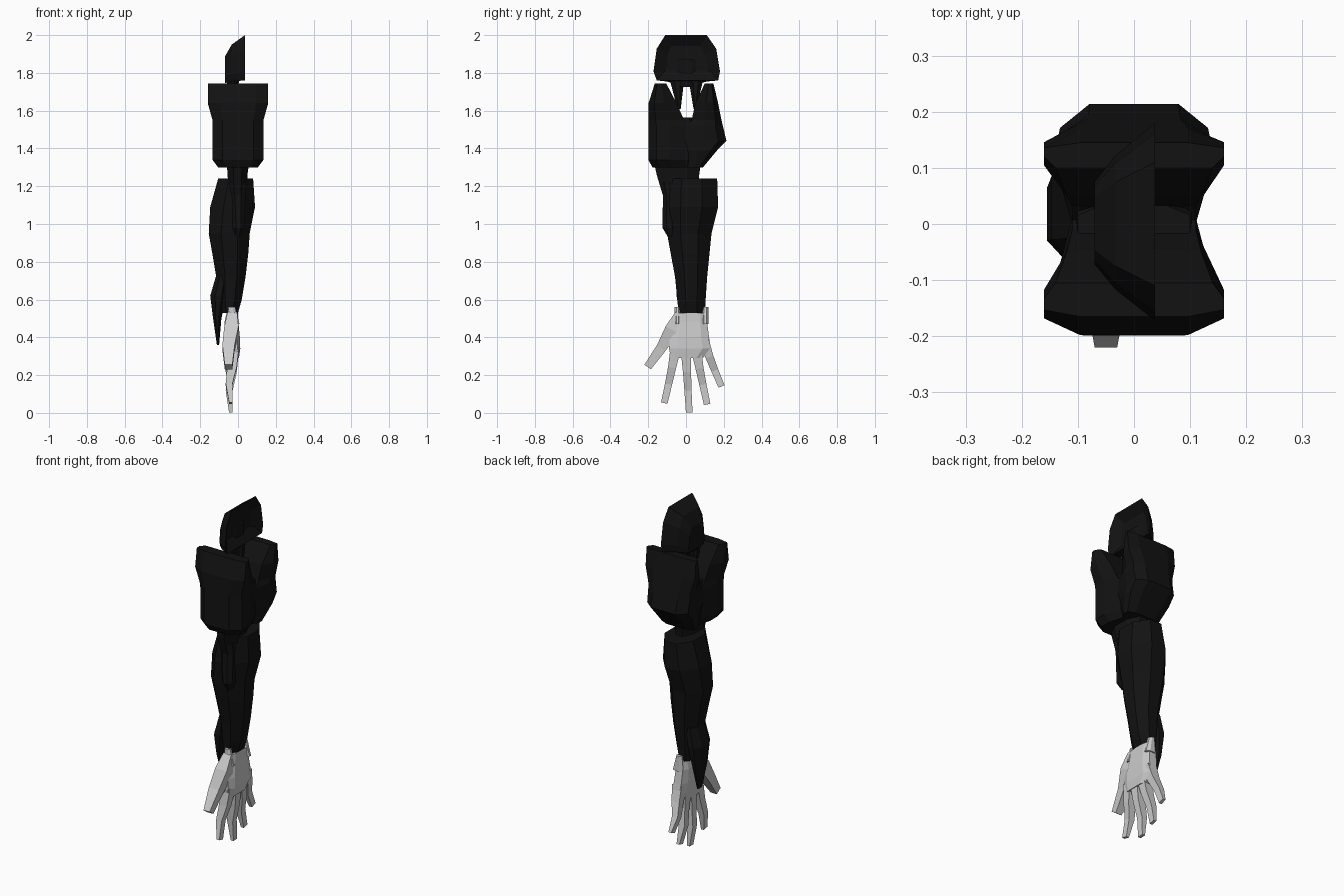
import bpy, bmesh
from mathutils import Vector

if "Cube" in bpy.data.objects:
    bpy.data.objects.remove(bpy.data.objects["Cube"])

black = bpy.data.materials.new("black_shell")
black.diffuse_color = (0.006, 0.006, 0.006, 1)
black.use_nodes = True
black.node_tree.nodes["Principled BSDF"].inputs["Base Color"].default_value = black.diffuse_color


def loft(name, rings, mat=None, inset=None):
    """Skin a list of equal-length point rings, cap both ends, optionally recess the first cap."""
    bm = bmesh.new()
    rows = [[bm.verts.new(p) for p in r] for r in rings]
    n = len(rows[0])
    for a, b in zip(rows, rows[1:]):
        for i in range(n):
            j = (i + 1) % n
            bm.faces.new((a[i], a[j], b[j], b[i]))
    cap = bm.faces.new(rows[0])
    bm.faces.new(rows[-1])
    bmesh.ops.recalc_face_normals(bm, faces=bm.faces)
    if inset:
        bmesh.ops.inset_region(bm, faces=[cap], thickness=inset[0])
        for v in cap.verts:
            v.co.x -= inset[1]
    me = bpy.data.meshes.new(name)
    bm.to_mesh(me)
    bm.free()
    ob = bpy.data.objects.new(name, me)
    bpy.context.collection.objects.link(ob)
    if mat:
        me.materials.append(mat)
    return ob


def octagon(z, x0, x1, y0, y1, c=0.3):
    """Chamfered rectangle at height z; c is the chamfer as a fraction of each side."""
    a, b = (x1 - x0) * c, (y1 - y0) * c
    return [(x0 + a, y0, z), (x1 - a, y0, z), (x1, y0 + b, z), (x1, y1 - b, z),
            (x1 - a, y1, z), (x0 + a, y1, z), (x0, y1 - b, z), (x0, y0 + b, z)]


def stack(name, rows, mat=None):
    return loft(name, [octagon(*r) for r in rows], mat)


# Shoulder dome, narrowing toward -x, with a recess on the open side
def dome(x, s, top, bot):
    h = top - bot
    prof = [(-0.155, 0), (-0.172, .2), (-0.155, .7), (-0.11, 1),
            (0.11, 1), (0.16, .7), (0.18, .2), (0.17, 0)]
    return [(x, y * s, bot + h * t) for y, t in prof]


loft("shoulder_cap", [dome(.037, 1, 2, 1.76), dome(-.033, .68, 1.95, 1.755),
                      dome(-.07, .42, 1.885, 1.745)], black, inset=(.065, .035))
stack("shoulder_hub", [(1.87, -.065, .015, -.075, .075), (1.78, -.065, .01, -.075, .08),
                       (1.725, -.055, .0, -.045, .045)], black)
# Prongs linking the hub to the yoke
for side in (-1, 1):
    ys = [(-.085, -.01), (-.045, -.028)] if side < 0 else [(.015, .09), (.04, .055)]
    stack("shoulder_prong", [(1.76, -.06, 0, *ys[0]), (1.61, -.035, 0, *ys[1])], black)


# Upper arm: front and rear pads meeting at a narrow waist
def pad(z, yo, yi, w, waist):
    d = yi - yo
    half = [(w * .6, yo), (w, yo + d * .2), (w, yo + d * .55), (waist, yi)]
    return [(x, y, z) for x, y in half] + [(-x, y, z) for x, y in half[::-1]]


loft("front_arm_pad", [pad(*r) for r in (
    (1.745, -.165, -.105, .16, .14), (1.64, -.198, -.05, .16, .12),
    (1.55, -.199, -.01, .135, .11), (1.52, -.199, .012, .135, .11),
    (1.34, -.199, .012, .135, .10), (1.30, -.178, .012, .105, .08))], black)
loft("rear_arm_pad", [pad(*r) for r in (
    (1.745, .145, .1, .16, .14), (1.64, .17, .05, .16, .12),
    (1.55, .188, .03, .135, .11), (1.52, .195, .0, .135, .11),
    (1.44, .214, .0, .132, .11), (1.39, .165, .0, .132, .10),
    (1.30, .09, .0, .105, .08))], black)
# Chamfered saddle at the bottom of the yoke
stack("arm_saddle", [(1.565, -.1, .1, -.04, .04), (1.45, -.108, .108, -.08, .1)], black)

# Elbow
stack("elbow_joint", [(1.33, -.06, .06, -.17, .08), (1.26, -.055, .05, -.155, .07),
                      (1.16, -.05, .045, -.125, .065)], black)
stack("elbow_strut", [(1.22, -.045, .045, -.135, -.07), (1.15, -.04, .04, -.122, -.06),
                      (.98, -.03, .035, -.125, -.05), (.93, -.02, .015, -.095, -.04)], black)

# Forearm
stack("forearm", [(1.24, -.105, .08, -.105, .165), (1.09, -.147, .09, -.113, .17),
                  (.95, -.155, .062, -.1, .135), (.85, -.137, .055, -.082, .125),
                  (.72, -.115, .04, -.058, .112), (.6, -.105, .02, -.046, .104),
                  (.53, -.092, .0, -.04, .1)], black)
# Tapering guard over the back of the hand
stack("hand_guard", [(.73, -.115, -.05, -.04, .1), (.62, -.147, -.06, -.05, .105),
                     (.5, -.132, -.088, -.03, .085), (.36, -.112, -.1, .005, .045)], black)

# Palm
stack("palm", [(r + (.2,)) for r in (
    (.53, -.06, 0, -.055, .112), (.48, -.072, .002, -.065, .112),
    (.40, -.07, .01, -.085, .122), (.34, -.062, .012, -.09, .132),
    (.29, -.055, .005, -.078, .088))])
for side, y0, y1 in (("front", -.06, -.03), ("rear", .085, .12)):
    stack(side + "_wrist_tab", [(.56, -.05, -.015, y0, y1), (.47, -.06, .008, y0, y1)])


# Digits: four-sided tubes along (x, y, z, width, thickness)
def digit(name, path):
    rings = []
    for i, (x, y, z, w, t) in enumerate(path):
        a, b = path[max(i - 1, 0)], path[min(i + 1, len(path) - 1)]
        d = Vector((0, b[1] - a[1], b[2] - a[2])).normalized()
        side = Vector((0, -d.z, d.y)) * w / 2
        c, tx = Vector((x, y, z)), Vector((t / 2, 0, 0))
        rings.append([c + side + tx, c - side + tx, c - side - tx, c + side - tx])
    loft(name, rings)


for name, base, tip in (("index_finger", (-.055, .34), (-.115, .052)),
                        ("middle_finger", (.0, .33), (.017, .002)),
                        ("ring_finger", (.053, .34), (.112, .045)),
                        ("little_finger", (.095, .38), (.188, .14))):
    path = []
    for t, x, w, th in ((0, -.025, .055, .06), (.35, -.032, .043, .05),
                        (.65, -.047, .038, .036), (1, -.038, .035, .018)):
        path.append((x, base[0] + (tip[0] - base[0]) * t ** 1.1,
                     base[1] + (tip[1] - base[1]) * t, w, th))
    digit(name, path)
digit("thumb", [(-.03, -.03, .52, .06, .05), (-.035, -.075, .44, .075, .075),
                (-.05, -.13, .345, .055, .065), (-.05, -.203, .243, .042, .04)])
